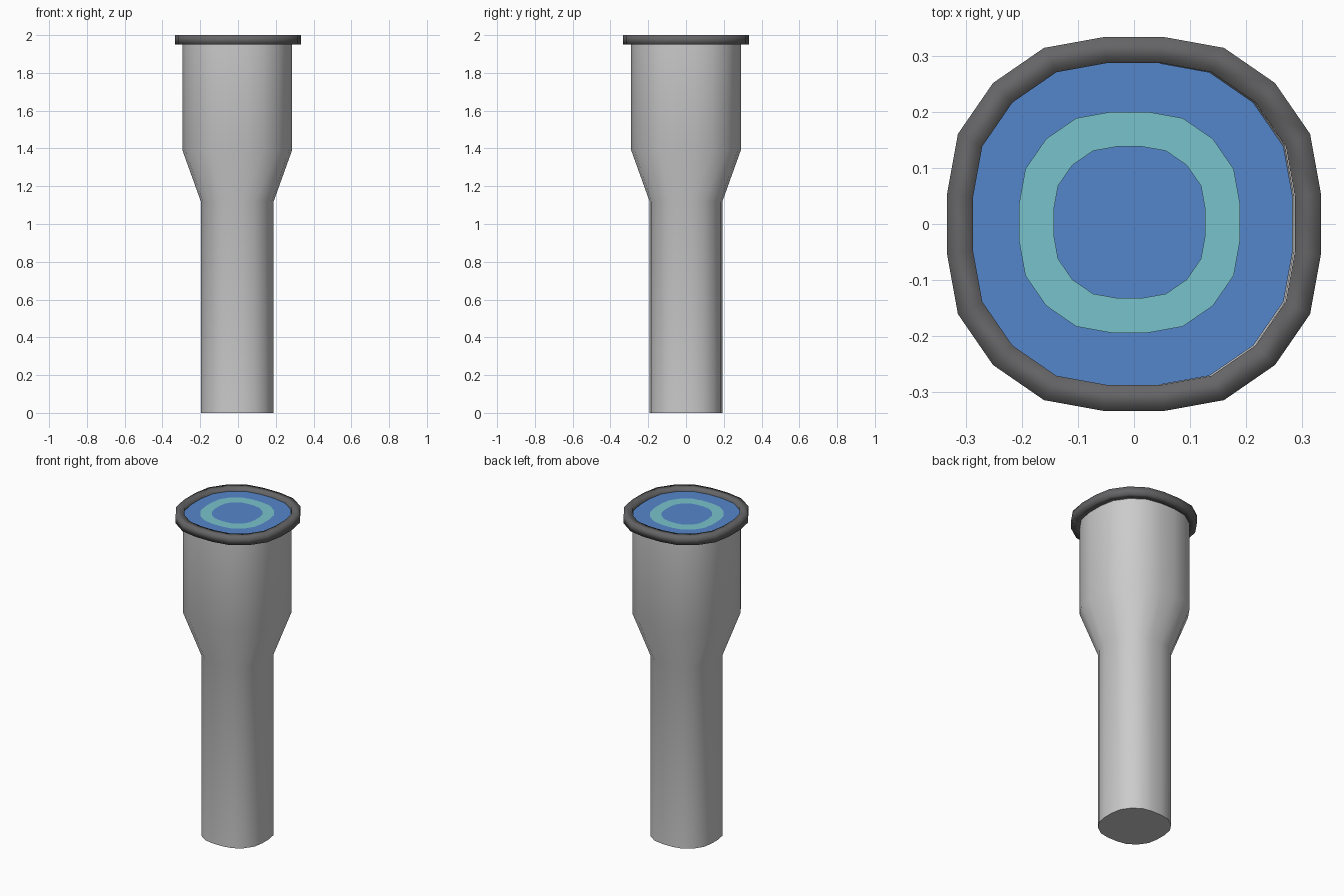
import bpy, bmesh, math

if "Cube" in bpy.data.objects:
    bpy.data.objects.remove(bpy.data.objects["Cube"])

# One quadrant of the rounded-square 20-sided section (unit half-width)
QUAD = [(1, .167), (.943, .482), (.755, .755), (.482, .943), (.167, 1)]


def section(r, z, cx=0, cy=0):
    pts = []
    for k in range(4):
        c, s = round(math.cos(k * math.pi / 2)), round(math.sin(k * math.pi / 2))
        pts += [(cx + r * (x * c - y * s), cy + r * (x * s + y * c), z) for x, y in QUAD]
    return pts


def loft(name, profile, cx=0, cy=0, cap_start=False, cap_end=False,
         closed=False, color=None, smooth=None):
    bm = bmesh.new()
    rings = [[bm.verts.new(p) for p in section(r, z, cx, cy)] for r, z in profile]
    pairs = list(zip(rings, rings[1:]))
    if closed:
        pairs.append((rings[-1], rings[0]))
    for a, b in pairs:
        n = len(a)
        for i in range(n):
            j = (i + 1) % n
            bm.faces.new((a[i], a[j], b[j], b[i]))
    if cap_start:
        bm.faces.new(rings[0][::-1])
    if cap_end:
        bm.faces.new(rings[-1])
    me = bpy.data.meshes.new(name)
    bm.to_mesh(me)
    bm.free()
    ob = bpy.data.objects.new(name, me)
    bpy.context.collection.objects.link(ob)
    if color:
        mat = bpy.data.materials.new(name + "_color")
        mat.diffuse_color = (*color, 1)
        mat.use_nodes = True
        mat.node_tree.nodes["Principled BSDF"].inputs["Base Color"].default_value = mat.diffuse_color
        me.materials.append(mat)
    if smooth:
        bpy.ops.object.select_all(action='DESELECT')
        ob.select_set(True)
        bpy.context.view_layer.objects.active = ob
        bpy.ops.object.shade_smooth_by_angle(angle=math.radians(smooth))
    return ob


BLUE, TEAL, DARK = (.09, .24, .6), (.19, .54, .6), (.13, .13, .135)

# Stepped tube body
loft("body", [(.193, 0), (.193, 1.12), (.29, 1.39), (.29, 1.975)],
     cx=-.004, cap_start=True, smooth=40)

# Dark rim around the top
loft("rim", [(.287, 1.95), (.333, 1.95), (.333, 2.0), (.287, 2.0)],
     closed=True, color=DARK, smooth=180)

# Blue end face
loft("end_face", [(.287, 1.98)], cx=-.004, cap_end=True, color=BLUE)

# Teal ring marking on the end face
loft("face_ring", [(.197, 1.983), (.135, 1.983)], cx=-.008, cy=.003, color=TEAL)
